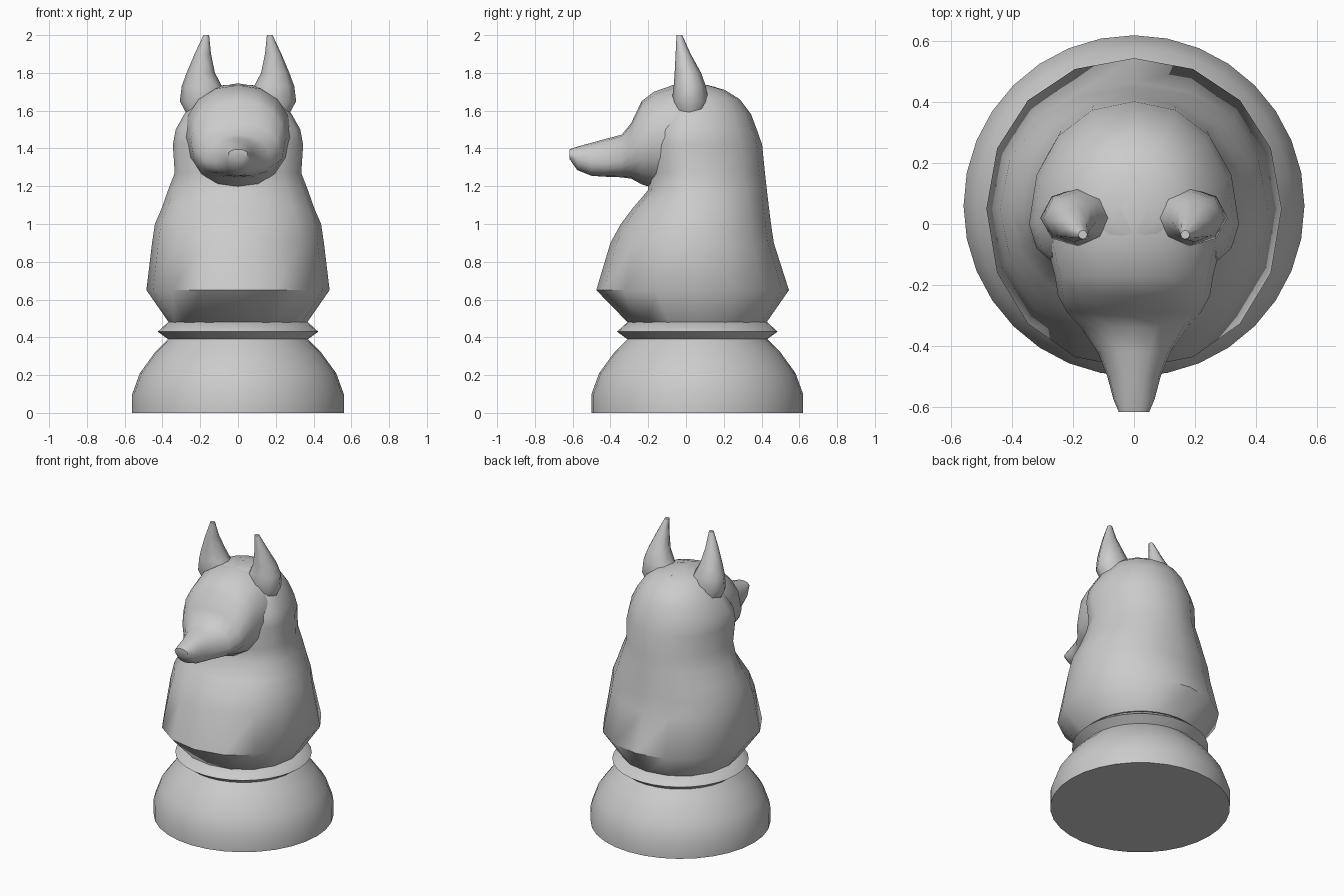
import bpy, bmesh, math

if "Cube" in bpy.data.objects:
    bpy.data.objects.remove(bpy.data.objects["Cube"])


def loft(name, rings, angle=50):
    """Skin a list of equal-length closed rings and cap both ends."""
    bm = bmesh.new()
    loops = [[bm.verts.new(p) for p in ring] for ring in rings]
    n = len(loops[0])
    for a, b in zip(loops, loops[1:]):
        for i in range(n):
            j = (i + 1) % n
            bm.faces.new((a[i], a[j], b[j], b[i]))
    bm.faces.new(loops[0][::-1])
    bm.faces.new(loops[-1])
    bmesh.ops.recalc_face_normals(bm, faces=bm.faces)
    mesh = bpy.data.meshes.new(name)
    bm.to_mesh(mesh)
    bm.free()
    ob = bpy.data.objects.new(name, mesh)
    bpy.context.collection.objects.link(ob)
    bpy.ops.object.select_all(action='DESELECT')
    ob.select_set(True)
    bpy.context.view_layer.objects.active = ob
    bpy.ops.object.shade_smooth_by_angle(angle=math.radians(angle))
    return ob


def egg(n, cu, ru, cv, v_lo, v_hi, power=2.0):
    """Rounded section with different radii below and above its widest line."""
    pts = []
    for i in range(n):
        t = 2 * math.pi * i / n
        c, s = math.cos(t), math.sin(t)
        u = cu + ru * math.copysign(abs(c) ** (2 / power), c)
        r = (v_hi - cv) if s > 0 else (cv - v_lo)
        pts.append((u, cv + r * math.copysign(abs(s) ** (2 / power), s)))
    return pts


# turned foot with collar: (radius, z)
foot = [(.56, 0), (.56, .10), (.52, .21), (.44, .32), (.37, .39),
        (.425, .43), (.37, .48)]
loft("turned_base", [[(x, y, z) for x, y in egg(32, 0, r, .06, .06 - r, .06 + r)]
                     for r, z in foot])

# chest, neck and back of head: (z, half width, widest y, front y, back y)
neck = [(.47, .36, .06, -.30, .42), (.65, .485, .05, -.475, .545),
        (.90, .455, .05, -.40, .465), (1.0, .44, .05, -.345, .45),
        (1.08, .405, .05, -.285, .44), (1.18, .37, .04, -.20, .428),
        (1.27, .335, .02, -.20, .418), (1.42, .345, .0, -.20, .403),
        (1.50, .33, .0, -.19, .375), (1.58, .285, .02, -.15, .345),
        (1.66, .23, .03, -.13, .285), (1.71, .16, .04, -.10, .205),
        (1.737, .07, .04, -.03, .11)]
loft("neck_and_mane", [[(x, y, z) for x, y in egg(16, 0, w, c, f, b, 2.1)]
                       for z, w, c, f, b in neck])

# face and muzzle: (y, half width, widest z, bottom z, top z)
face = [(-.617, .05, 1.37, 1.345, 1.395), (-.575, .068, 1.345, 1.285, 1.41),
        (-.50, .088, 1.33, 1.255, 1.43), (-.42, .12, 1.325, 1.25, 1.452),
        (-.34, .175, 1.335, 1.247, 1.473), (-.29, .22, 1.38, 1.24, 1.535),
        (-.235, .25, 1.44, 1.21, 1.65), (-.17, .26, 1.46, 1.19, 1.70),
        (-.07, .285, 1.46, 1.20, 1.735), (.06, .27, 1.46, 1.20, 1.745),
        (.16, .2, 1.46, 1.25, 1.725)]
loft("face_and_muzzle", [[(x, y, z) for x, z in egg(16, 0, w, c, b, t, 2.2)]
                         for y, w, c, b, t in face])

# pointed ears: (z, inner x, outer x, widest y, front y, back y)
ear = [(1.58, .10, .27, .02, -.05, .10), (1.65, .05, .308, .02, -.075, .12),
       (1.73, .085, .298, .02, -.065, .105), (1.80, .122, .272, .01, -.06, .08),
       (1.90, .143, .23, -.015, -.055, .025), (2.0, .153, .183, -.035, -.05, -.02)]
for name, side in (("left_ear", -1), ("right_ear", 1)):
    loft(name, [[(side * x, y, z) for x, y in
                 egg(8, (a + b) / 2, (b - a) / 2, c, f, k)]
                for z, a, b, c, f, k in ear])
